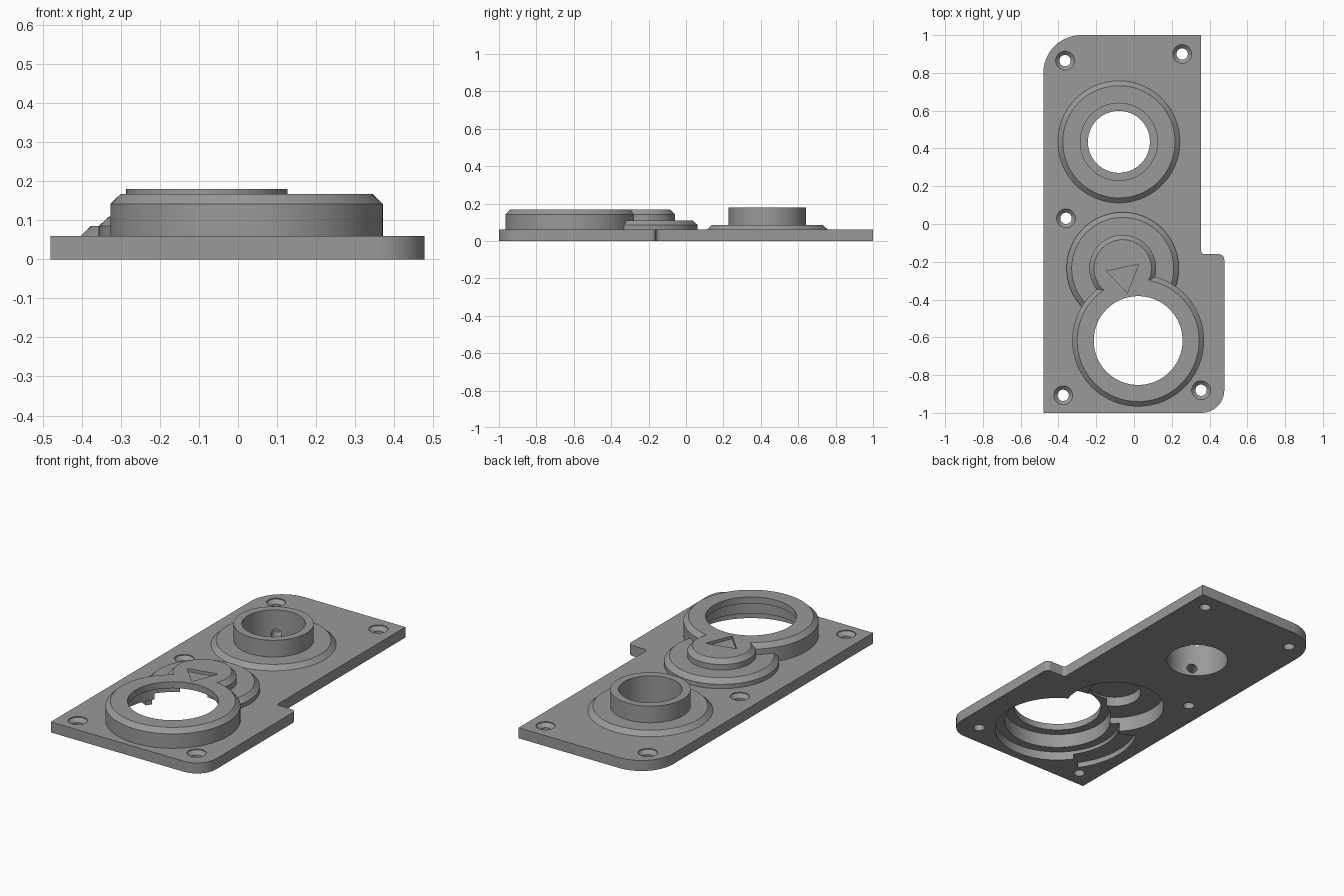
import bpy, bmesh, math
from mathutils import Vector

if "Cube" in bpy.data.objects:
    bpy.data.objects.remove(bpy.data.objects["Cube"])

grey = bpy.data.materials.new("mid_grey")
grey.diffuse_color = (0.32, 0.32, 0.32, 1)
grey.use_nodes = True
grey.node_tree.nodes["Principled BSDF"].inputs["Base Color"].default_value = grey.diffuse_color


def add_object(name, bm):
    bmesh.ops.recalc_face_normals(bm, faces=bm.faces[:])
    me = bpy.data.meshes.new(name)
    bm.to_mesh(me)
    bm.free()
    me.materials.append(grey)
    ob = bpy.data.objects.new(name, me)
    bpy.context.collection.objects.link(ob)
    return ob


def turned(name, x, y, profile, n=96):
    """Solid of revolution from (radius, z) pairs, closed by flat caps."""
    bm = bmesh.new()
    rings = [[bm.verts.new((x + r * math.cos(2 * math.pi * i / n),
                            y + r * math.sin(2 * math.pi * i / n), z))
              for i in range(n)] for r, z in profile]
    for a, b in zip(rings, rings[1:]):
        for i in range(n):
            j = (i + 1) % n
            bm.faces.new((a[i], a[j], b[j], b[i]))
    bm.faces.new(rings[0])
    bm.faces.new(rings[-1])
    return add_object(name, bm)


def prism(name, pts, z0, z1):
    bm = bmesh.new()
    low = [bm.verts.new((x, y, z0)) for x, y in pts]
    high = [bm.verts.new((x, y, z1)) for x, y in pts]
    bm.faces.new(low)
    bm.faces.new(high)
    for i in range(len(pts)):
        j = (i + 1) % len(pts)
        bm.faces.new((low[i], low[j], high[j], high[i]))
    return add_object(name, bm)


def rounded(corners, n=12):
    """Outline from (x, y, radius) right-angled corners."""
    out = []
    for i, (x, y, r) in enumerate(corners):
        p = Vector((x, y))
        if r == 0:
            out.append((x, y))
            continue
        a = (Vector(corners[i - 1][:2]) - p).normalized() * r
        b = (Vector(corners[(i + 1) % len(corners)][:2]) - p).normalized() * r
        for k in range(n + 1):
            t = k / n * math.pi / 2
            q = p + a + b - b * math.cos(t) - a * math.sin(t)
            out.append((q.x, q.y))
    return out


def combine(target, tool, operation):
    mod = target.modifiers.new(tool.name, 'BOOLEAN')
    mod.operation, mod.object, mod.solver = operation, tool, 'EXACT'
    bpy.context.view_layer.objects.active = target
    bpy.ops.object.modifier_apply(modifier=mod.name)
    bpy.data.objects.remove(tool, do_unlink=True)


# Feature centres
TUBE, DIAL, RING = (-0.08, 0.435), (-0.06, -0.235), (0.022, -0.617)

# Base plate with a side tab
plate = prism("cover_plate", rounded([
    (-0.48, -1, 0), (0.478, -1, 0.12), (0.478, -0.16, 0.03),
    (0.355, -0.16, 0.02), (0.355, 1, 0), (-0.48, 1, 0.2)]), 0, 0.06)

# Raised bosses
bosses = [
    turned("tube_flange", *TUBE, [(0.323, 0.03), (0.323, 0.06), (0.297, 0.085)]),
    turned("tube", *TUBE, [(0.207, 0.02), (0.207, 0.18)]),
    turned("dial_base", *DIAL, [(0.297, 0.025), (0.297, 0.085), (0.27, 0.11)]),
    turned("dial_cap", *DIAL, [(0.177, 0.035), (0.177, 0.142), (0.152, 0.167)]),
    turned("large_ring", *RING, [(0.349, 0.015), (0.349, 0.142), (0.323, 0.167)]),
]
for b in bosses:
    combine(plate, b, 'UNION')

# Openings, hollow underside and pointer recess
arc = [(RING[0] + 0.43 * math.cos(math.radians(a)),
        RING[1] + 0.43 * math.sin(math.radians(a))) for a in range(150, 216, 5)]
cutters = [
    turned("tube_bore", *TUBE, [(0.164, -0.1), (0.164, 0.3)]),
    turned("ring_bore", *RING, [(0.235, -0.1), (0.235, 0.3)]),
    turned("ring_hollow", *RING, [(0.335, -0.1), (0.335, 0.05),
                                  (0.285, 0.05), (0.285, 0.13)]),
    turned("dial_hollow", *DIAL, [(0.265, -0.11), (0.265, 0.085),
                                  (0.14, 0.085), (0.14, 0.14)]),
    prism("side_relief", [RING] + arc, -0.12, 0.03),
    prism("pointer_recess", [(-0.145, -0.25), (0.025, -0.212), (-0.035, -0.365)],
          0.15, 0.3),
]

# Countersunk screw holes
for x, y in [(-0.365, 0.865), (0.255, 0.9), (-0.36, 0.03),
             (-0.375, -0.907), (0.355, -0.88)]:
    cutters.append(turned("screw_hole", x, y, [
        (0.03, -0.1), (0.03, 0.035), (0.05, 0.055), (0.05, 0.1)], 32))

# Three blind set-screw holes inside the tube
for k in range(3):
    c = turned("set_screw_hole", 0, 0, [(0.028, 0.13), (0.028, 0.25)], 24)
    c.rotation_euler = (0, math.pi / 2, k * math.tau / 3)
    c.location = (*TUBE, 0.043)
    cutters.append(c)
bpy.context.view_layer.update()
for c in cutters:
    combine(plate, c, 'DIFFERENCE')

# Smooth round walls, keep the edges crisp
bpy.ops.object.select_all(action='DESELECT')
plate.select_set(True)
bpy.context.view_layer.objects.active = plate
bpy.ops.object.shade_smooth_by_angle(angle=math.radians(25))
